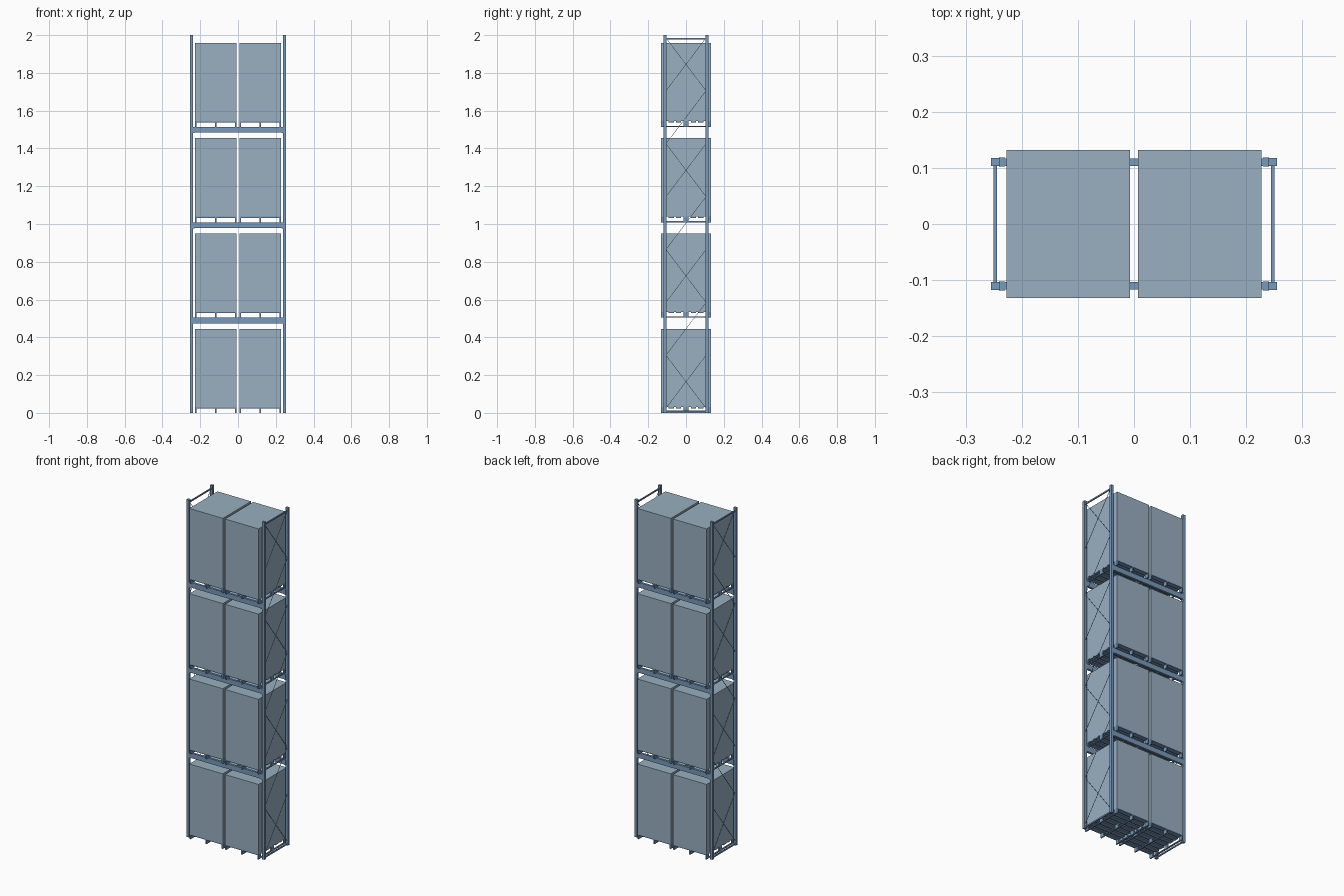
import bpy, bmesh, math
from mathutils import Vector, Matrix

if "Cube" in bpy.data.objects:
    bpy.data.objects.remove(bpy.data.objects["Cube"])

LEVELS = [0.0, 0.504, 1.009, 1.514]


def material(name, rgb):
    m = bpy.data.materials.new(name)
    m.diffuse_color = (*rgb, 1)
    m.use_nodes = True
    m.node_tree.nodes["Principled BSDF"].inputs["Base Color"].default_value = m.diffuse_color
    return m


STEEL = material("blue_steel", (0.19, 0.32, 0.49))
WRAP = material("grey_blue_load", (0.32, 0.43, 0.53))


def add_box(bm, x0, x1, y0, y1, z0, z1):
    m = (Matrix.Translation(((x0 + x1) / 2, (y0 + y1) / 2, (z0 + z1) / 2))
         @ Matrix.Diagonal((x1 - x0, y1 - y0, z1 - z0, 1)))
    bmesh.ops.create_cube(bm, size=1, matrix=m)


def add_bar(bm, a, b, w):
    # square bar between two points
    a, b = Vector(a), Vector(b)
    d = b - a
    m = (Matrix.Translation((a + b) / 2) @ d.to_track_quat('Z', 'X').to_matrix().to_4x4()
         @ Matrix.Diagonal((w, w, d.length, 1)))
    bmesh.ops.create_cube(bm, size=1, matrix=m)


def finish(bm, name, mat, mirror=(False, False)):
    me = bpy.data.meshes.new(name)
    bm.to_mesh(me)
    bm.free()
    me.materials.append(mat)
    ob = bpy.data.objects.new(name, me)
    bpy.context.collection.objects.link(ob)
    if any(mirror):
        mod = ob.modifiers.new("Mirror", 'MIRROR')
        mod.use_axis = (mirror[0], mirror[1], False)
        mod.use_mirror_merge = False
    return ob


# four uprights
bm = bmesh.new()
add_box(bm, 0.239, 0.255, 0.103, 0.118, 0, 2.0)
finish(bm, "uprights", STEEL, (True, True))

# end frame bracing: top and bottom ties, zigzag with a cross in every other bay
bm = bmesh.new()
for z in (0.008, 1.981):
    add_box(bm, 0.2445, 0.2505, -0.103, 0.103, z - 0.004, z + 0.004)
z0, step, y = 0.025, 0.28, 0.106
for i in range(7):
    lo, hi = z0 + i * step, z0 + (i + 1) * step
    add_bar(bm, (0.2485, -y, lo), (0.2485, y, hi), 0.002)
    if i % 2 == 0:
        add_bar(bm, (0.2455, y, lo), (0.2455, -y, hi), 0.002)
finish(bm, "frame_braces", STEEL, (True, False))

# load beams with end connectors
for i, z in enumerate(LEVELS[1:], 1):
    bm = bmesh.new()
    add_box(bm, -0.239, 0.239, 0.1035, 0.1165, z - 0.03, z)
    for s in (-1, 1):
        xs = sorted((s * 0.230, s * 0.241))
        add_box(bm, xs[0], xs[1], 0.1025, 0.1185, z - 0.032, z)
    finish(bm, f"beams_level_{i}", STEEL, (False, True))

# block pallet: bottom runners, nine blocks, slatted deck
bm = bmesh.new()
for x in (-0.106, 0, 0.106):
    add_box(bm, x - 0.004, x + 0.004, -0.132, 0.132, 0, 0.006)
    for yc in (-0.12, 0, 0.12):
        add_box(bm, x - 0.004, x + 0.004, yc - 0.012, yc + 0.012, 0.006, 0.024)
n, w = 7, 0.028
for k in range(n):
    yc = -0.132 + w / 2 + k * (0.264 - w) / (n - 1)
    add_box(bm, -0.11, 0.11, yc - w / 2, yc + w / 2, 0.024, 0.03)
pallet = finish(bm, "pallet", STEEL)

# boxed load
bm = bmesh.new()
add_box(bm, -0.11, 0.11, -0.132, 0.132, 0.03, 0.445)
load = finish(bm, "load_box", WRAP)

# two loaded pallets per level
first = True
for i, z in enumerate(LEVELS):
    for side, x in (("left", -0.117), ("right", 0.117)):
        for src, part in ((pallet, "pallet"), (load, "load_box")):
            ob = src if first else src.copy()
            if not first:
                bpy.context.collection.objects.link(ob)
            ob.name = f"{part}_{side}_{i}"
            ob.location = (x, 0, z)
        first = False
